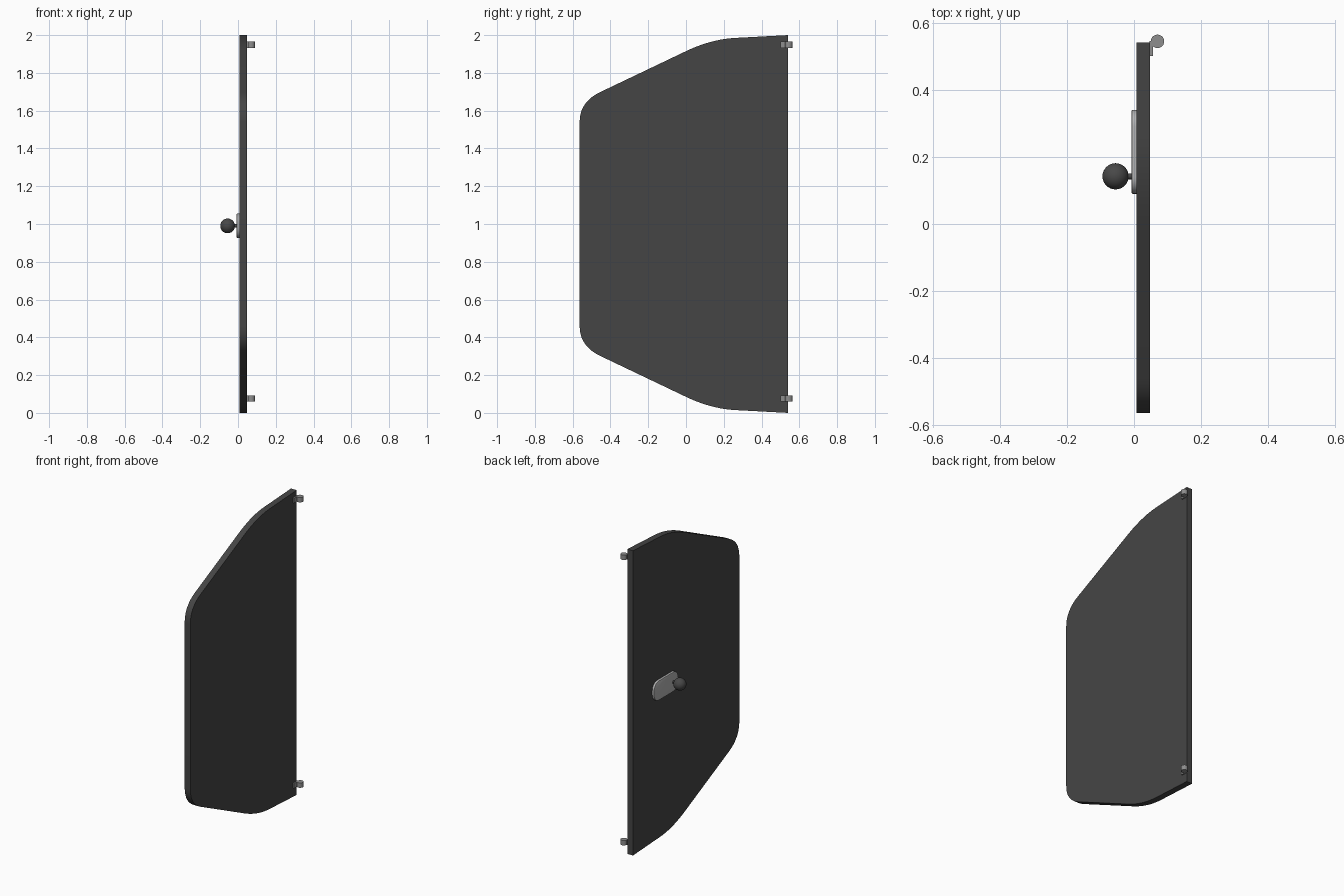
import bpy, bmesh, math
from mathutils import Matrix

if "Cube" in bpy.data.objects:
    bpy.data.objects.remove(bpy.data.objects["Cube"])


def material(name, v):
    m = bpy.data.materials.new(name)
    m.diffuse_color = (v, v, v, 1)
    m.use_nodes = True
    m.node_tree.nodes["Principled BSDF"].inputs["Base Color"].default_value = m.diffuse_color
    return m


DARK = material("dark_panel", 0.06)
BLACK = material("dark_knob", 0.065)
STEEL = material("light_steel", 0.45)
GREY = material("hinge_grey", 0.27)


def finish(name, bm, mat, smooth=True):
    bmesh.ops.recalc_face_normals(bm, faces=bm.faces)
    me = bpy.data.meshes.new(name)
    bm.to_mesh(me)
    bm.free()
    me.materials.append(mat)
    ob = bpy.data.objects.new(name, me)
    bpy.context.collection.objects.link(ob)
    if smooth:
        bpy.ops.object.select_all(action='DESELECT')
        ob.select_set(True)
        bpy.context.view_layer.objects.active = ob
        bpy.ops.object.shade_smooth_by_angle(angle=math.radians(35))
    return ob


def slab(bm, outline, x0, x1):
    """Extrude a (y, z) outline from x0 to x1."""
    f = bm.faces.new([bm.verts.new((x0, y, z)) for y, z in outline])
    r = bmesh.ops.extrude_face_region(bm, geom=[f])
    for v in r["geom"]:
        if isinstance(v, bmesh.types.BMVert):
            v.co.x = x1
    return f


def curve(a, b, c, n=10):
    """Quadratic rounded corner from a to c, pulled towards b."""
    return [tuple((1-t)**2*a[i] + 2*t*(1-t)*b[i] + t*t*c[i] for i in (0, 1))
            for t in (k / n for k in range(n + 1))]


# door panel: upper half outline mirrored about mid height
upper = [(0.54, 2.0)]
upper += curve((0.26, 1.985), (0.132, 1.978), (0.0, 1.915))
upper += curve((-0.457, 1.697), (-0.563, 1.646), (-0.563, 1.54))
bm = bmesh.new()
slab(bm, upper + [(y, 2 - z) for y, z in reversed(upper)], 0.007, 0.048)
finish("door_panel", bm, DARK)

# handle plate: rounded rectangle with a small softened outer edge
r = 0.05
plate = []
for i, (cy, cz) in enumerate([(0.29, 1.005), (0.14, 1.005), (0.14, 0.977), (0.29, 0.977)]):
    for k in range(9):
        a = math.pi / 2 * (i + k / 8)
        plate.append((cy + r * math.cos(a), cz + r * math.sin(a)))
bm = bmesh.new()
slab(bm, plate, 0.0075, -0.007)
rim = [e for e in bm.edges if all(v.co.x < 0 for v in e.verts)]
bmesh.ops.bevel(bm, geom=rim, offset=0.003, segments=2, affect='EDGES', profile=0.5)
finish("handle_plate", bm, STEEL)

# stem and ball knob
bm = bmesh.new()
bmesh.ops.create_cone(bm, cap_ends=True, segments=20, radius1=0.009, radius2=0.009, depth=0.03,
                      matrix=Matrix.Translation((-0.02, 0.142, 0.99)) @ Matrix.Rotation(math.pi / 2, 4, 'Y'))
finish("knob_stem", bm, BLACK)
bm = bmesh.new()
bmesh.ops.create_uvsphere(bm, u_segments=32, v_segments=16, radius=0.039,
                          matrix=Matrix.Translation((-0.055, 0.142, 0.99)))
finish("knob_ball", bm, BLACK)

# hinges: barrel plus short leaf on the panel face
for label, z in (("upper", 1.949), ("lower", 0.076)):
    bm = bmesh.new()
    bmesh.ops.create_cone(bm, cap_ends=True, segments=24, radius1=0.02, radius2=0.02, depth=0.032,
                          matrix=Matrix.Translation((0.07, 0.544, z)))
    slab(bm, [(0.5, z - 0.016), (0.545, z - 0.016), (0.545, z + 0.016), (0.5, z + 0.016)], 0.046, 0.057)
    finish(label + "_hinge", bm, GREY)
